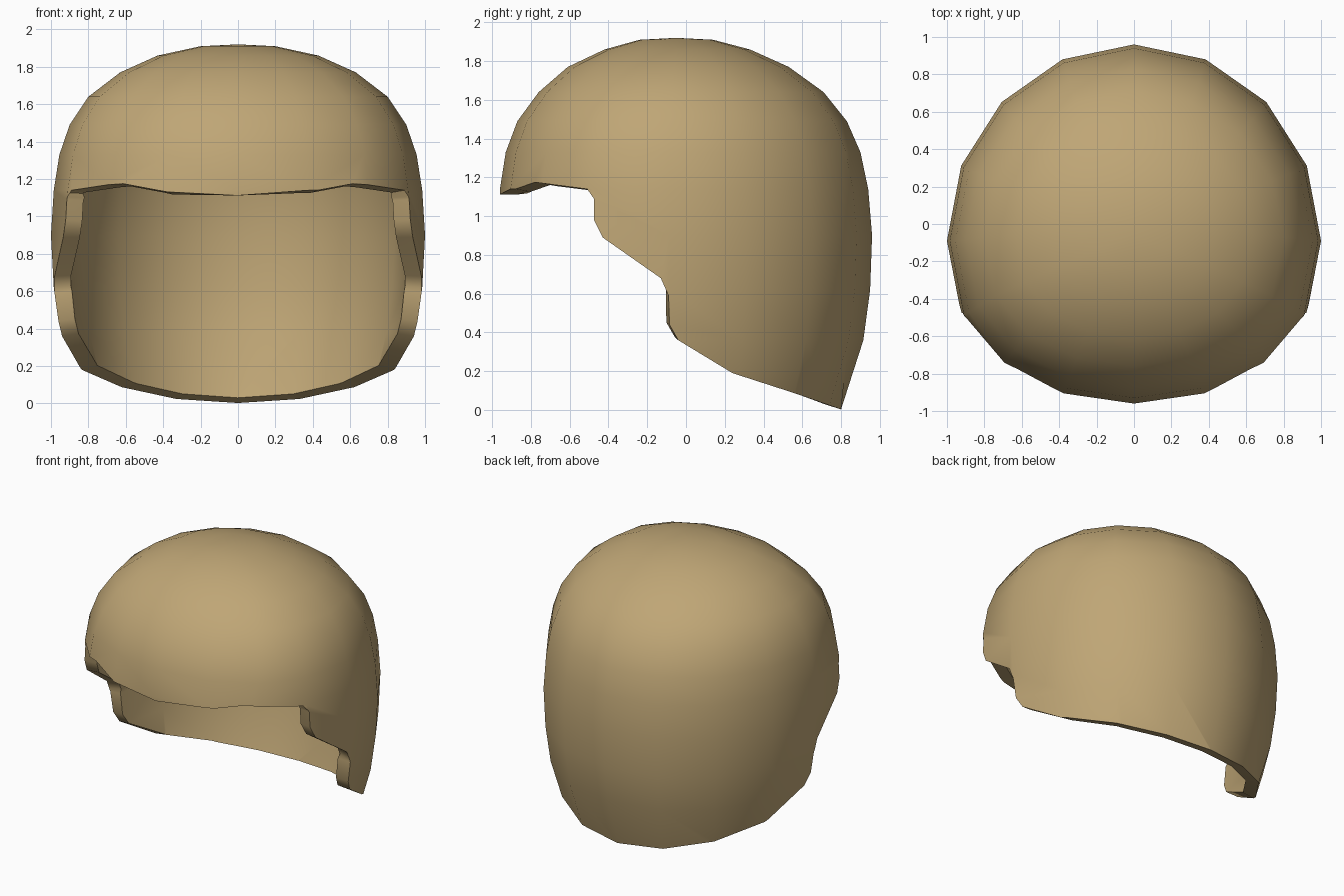
import bpy, bmesh, math

if "Cube" in bpy.data.objects:
    bpy.data.objects.remove(bpy.data.objects["Cube"])

SEG = 16
# rings: z, half width, back y, front y, y of the widest point
RINGS = [
    (1.91, .20, .14, -.24, -.05), (1.86, .43, .33, -.42, -.05),
    (1.77, .63, .53, -.61, -.06), (1.64, .80, .71, -.76, -.07),
    (1.49, .90, .83, -.87, -.08), (1.33, .955, .90, -.93, -.09),
    (1.14, .985, .94, -.96, -.09), (.90, 1.0, .96, -.96, -.09),
    (.62, .985, .95, -.96, -.09), (.36, .95, .915, -.95, -.09),
    (-.02, .85, .794, -.90, -.09),
]
# lower edge of the shell seen from the side (y, z)
EDGE = [(-.96, 1.112), (-.78, 1.175), (-.51, 1.14), (-.475, 1.09), (-.475, .98),
        (-.43, .89), (-.13, .68), (-.09, .59), (-.085, .44), (-.04, .36),
        (.24, .19), (.58, .08), (.80, .003)]


def make_object(name, bm):
    bmesh.ops.recalc_face_normals(bm, faces=bm.faces)
    me = bpy.data.meshes.new(name)
    bm.to_mesh(me)
    bm.free()
    ob = bpy.data.objects.new(name, me)
    bpy.context.collection.objects.link(ob)
    return ob


def apply(ob, mod):
    bpy.ops.object.select_all(action='DESELECT')
    ob.select_set(True)
    bpy.context.view_layer.objects.active = ob
    bpy.ops.object.modifier_apply(modifier=mod.name)


# closed dome, blunter at the front than at the back
bm = bmesh.new()
loops = []
for z, w, back, front, mid in RINGS:
    loop = []
    for i in range(SEG):
        a = math.tau * i / SEG
        s = math.sin(a)
        y = mid + s * (back - mid)
        if s < -1e-4:
            y = mid + abs(s) ** .82 * (front - mid)
        x = w * math.cos(a)
        loop.append(bm.verts.new((0 if abs(x) < 1e-6 else x, y, z)))
    loops.append(loop)
for up, lo in zip(loops, loops[1:]):
    for i in range(SEG):
        j = (i + 1) % SEG
        bm.faces.new((up[i], up[j], lo[j], lo[i]))
top = bm.verts.new((0, -.05, 1.92))
for i in range(SEG):
    bm.faces.new((top, loops[0][i], loops[0][(i + 1) % SEG]))
bm.faces.new(loops[-1])
shell = make_object("helmet_shell", bm)

# cutter with the side outline of the face opening and neck edge
bm = bmesh.new()
outline = [(-1.5, 1.112)] + EDGE + [(1.2, -.15), (1.2, -1), (-1.5, -1)]
sides = [[bm.verts.new((x, y, z)) for y, z in outline] for x in (-1.5, 1.5)]
for s in sides:
    bm.faces.new(s)
for i in range(len(outline)):
    j = (i + 1) % len(outline)
    bm.faces.new((sides[0][i], sides[0][j], sides[1][j], sides[1][i]))
cutter = make_object("opening_cutter", bm)
cut = shell.modifiers.new("opening", 'BOOLEAN')
cut.operation = 'DIFFERENCE'
cut.solver = 'EXACT'
cut.object = cutter
apply(shell, cut)
bpy.data.objects.remove(cutter)

# keep only the outer skin: the cut faces are the ones crossing the middle
bm = bmesh.new()
bm.from_mesh(shell.data)
inner = [f for f in bm.faces if min(v.co.x for v in f.verts) < -.01
         and max(v.co.x for v in f.verts) > .01]
bmesh.ops.delete(bm, geom=inner, context='FACES')
bmesh.ops.remove_doubles(bm, verts=bm.verts, dist=.012)
bm.to_mesh(shell.data)
bm.free()

# wall thickness
wall = shell.modifiers.new("wall", 'SOLIDIFY')
wall.thickness = .09
wall.offset = -1
wall.use_even_offset = True
apply(shell, wall)

mat = bpy.data.materials.new("tan")
mat.diffuse_color = (.52, .38, .18, 1)
mat.use_nodes = True
mat.node_tree.nodes["Principled BSDF"].inputs["Base Color"].default_value = mat.diffuse_color
shell.data.materials.clear()
shell.data.materials.append(mat)
bpy.ops.object.shade_smooth_by_angle(angle=math.radians(40))
